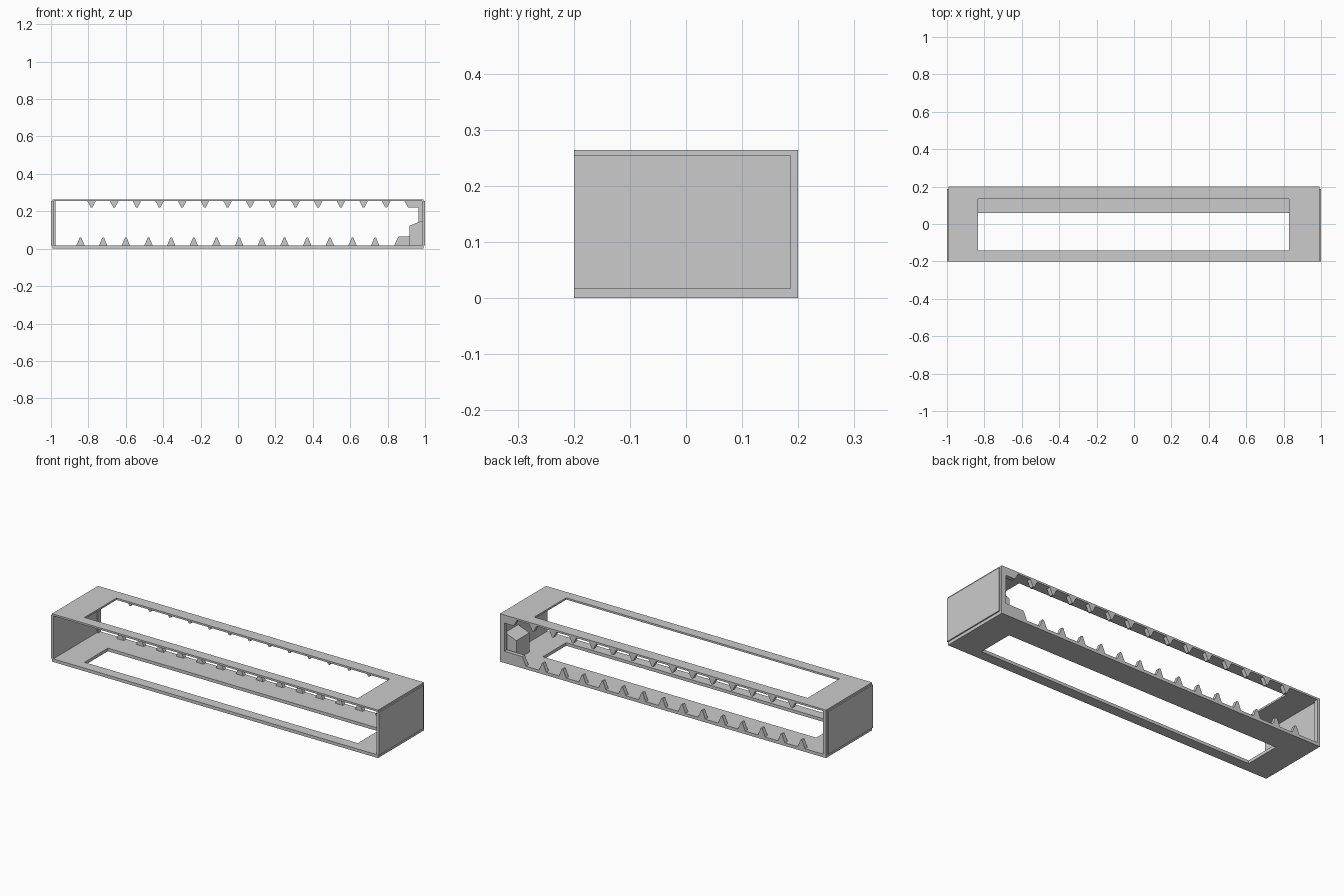
import bpy, bmesh

if "Cube" in bpy.data.objects:
    bpy.data.objects.remove(bpy.data.objects["Cube"])

grey = bpy.data.materials.new("light_grey")
grey.diffuse_color = (0.6, 0.6, 0.6, 1)
grey.use_nodes = True
grey.node_tree.nodes["Principled BSDF"].inputs["Base Color"].default_value = grey.diffuse_color


def finish(name, bm):
    bmesh.ops.recalc_face_normals(bm, faces=bm.faces[:])
    me = bpy.data.meshes.new(name)
    bm.to_mesh(me)
    bm.free()
    me.materials.append(grey)
    ob = bpy.data.objects.new(name, me)
    bpy.context.collection.objects.link(ob)
    return ob


def add_prism(bm, profile, y0, y1):
    """Extrude an (x, z) profile from y0 to y1."""
    f = bm.faces.new([bm.verts.new((x, y0, z)) for x, z in profile])
    ext = bmesh.ops.extrude_face_region(bm, geom=[f])["geom"]
    bmesh.ops.translate(bm, vec=(0, y1 - y0, 0),
                        verts=[v for v in ext if isinstance(v, bmesh.types.BMVert)])


def prism(name, profile, y0, y1):
    bm = bmesh.new()
    add_prism(bm, profile, y0, y1)
    return finish(name, bm)


def box(name, x0, x1, y0, y1, z0, z1):
    return prism(name, [(x0, z0), (x1, z0), (x1, z1), (x0, z1)], y0, y1)


def holed_panel(name, outer, hole, z0, z1):
    """Flat panel with a rectangular window; rects are x0, x1, y0, y1."""
    bm = bmesh.new()

    def ring(r, z):
        return [bm.verts.new((r[i], r[j], z)) for i, j in ((0, 2), (1, 2), (1, 3), (0, 3))]
    rings = [ring(outer, z0), ring(outer, z1), ring(hole, z1), ring(hole, z0)]
    for k in range(4):
        a, b = rings[k], rings[(k + 1) % 4]
        for i in range(4):
            j = (i + 1) % 4
            bm.faces.new((a[i], a[j], b[j], b[i]))
    return finish(name, bm)


FLOOR, CEIL, HEIGHT = 0.017, 0.254, 0.264
BACK, TOOTH_Y = 0.2, 0.178

# Top and bottom panels with long windows
outer = (-0.993, 0.993, -0.2, 0.2)
holed_panel("bottom_panel", outer, (-0.835, 0.83, -0.143, 0.06), 0, FLOOR)
holed_panel("top_panel", outer, (-0.835, 0.83, -0.143, 0.135), CEIL, HEIGHT)

# End walls, each with a slightly raised outer plate
for side, s in (("left", -1), ("right", 1)):
    xs = sorted((s * 0.985, s * 0.993))
    box(side + "_end_wall", *xs, -0.2, 0.2, FLOOR, CEIL)
    xs = sorted((s * 0.993, s * 1.0))
    box(side + "_end_plate", *xs, -0.2, 0.187, FLOOR, CEIL)

# Rows of triangular teeth along the back opening
for name, start, base, tip in (("lower_teeth", -0.842, FLOOR, 0.06),
                               ("upper_teeth", -0.783, CEIL, 0.219)):
    bm = bmesh.new()
    for i in range(14):
        x = start + i * 0.1212
        add_prism(bm, [(x - 0.022, base), (x + 0.022, base), (x + 0.004, tip), (x - 0.004, tip)],
                  TOOTH_Y, BACK)
    finish(name, bm)

# Edge strips and corner brackets at the ends of the back opening
box("left_edge_strip", -0.985, -0.976, TOOTH_Y, BACK, FLOOR, CEIL)
box("right_edge_strip", 0.966, 0.985, TOOTH_Y, BACK, 0.064, 0.219)
prism("lower_corner_bracket",
      [(0.835, FLOOR), (0.985, FLOOR), (0.985, 0.064), (0.857, 0.064)], TOOTH_Y, BACK)
prism("upper_corner_bracket",
      [(0.89, CEIL), (0.985, CEIL), (0.985, 0.219), (0.91, 0.219)], TOOTH_Y, BACK)

# Slope-topped block standing inside the right end
prism("inner_block",
      [(0.917, FLOOR), (0.985, FLOOR), (0.985, 0.15), (0.917, 0.123)], 0.053, 0.167)
